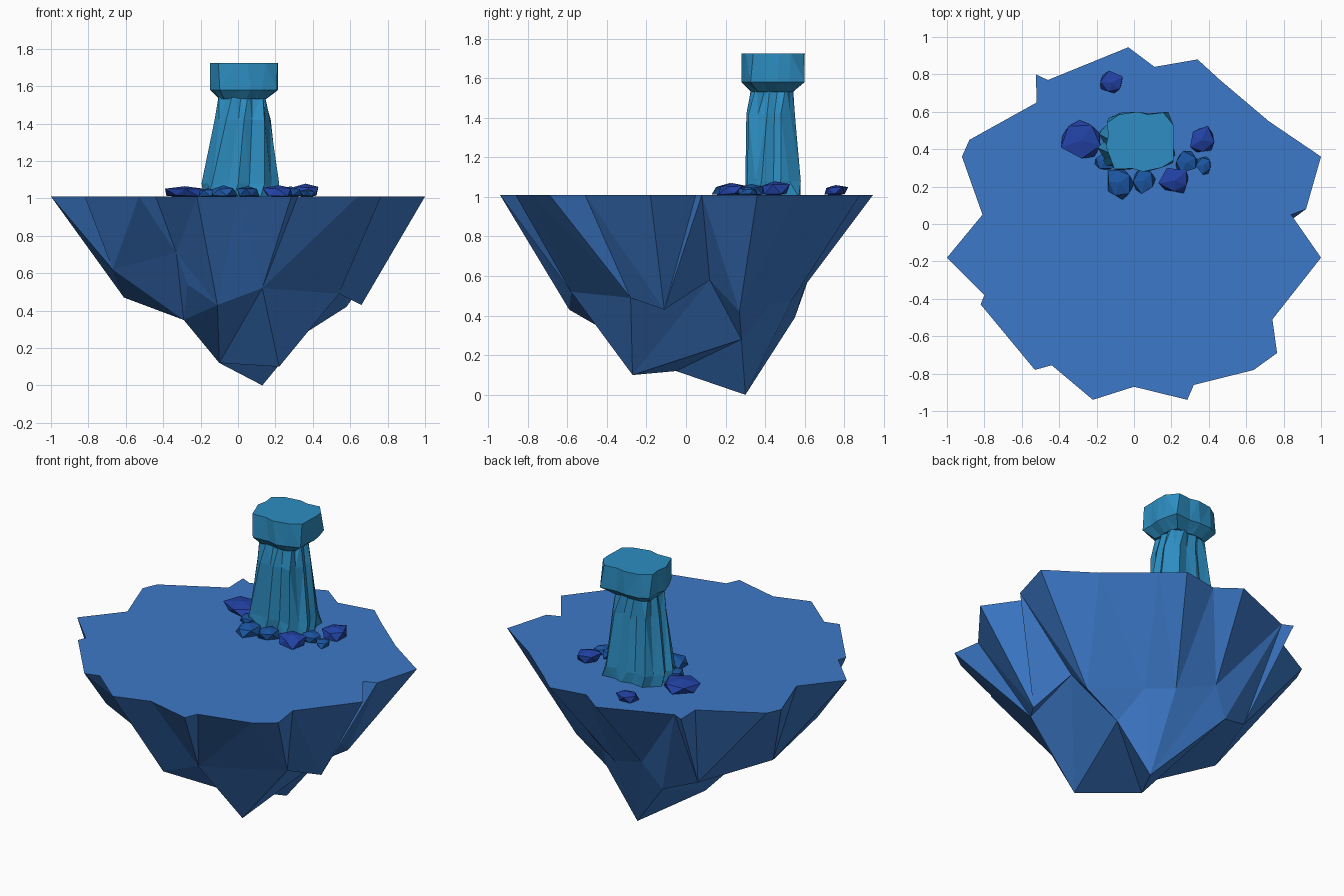
import bpy, bmesh, math, random
from mathutils import Vector
from mathutils.geometry import delaunay_2d_cdt

if "Cube" in bpy.data.objects:
    bpy.data.objects.remove(bpy.data.objects["Cube"])

random.seed(4)
TOP = 1.01


def material(name, rgb):
    m = bpy.data.materials.new(name)
    m.diffuse_color = (*rgb, 1)
    m.use_nodes = True
    m.node_tree.nodes["Principled BSDF"].inputs["Base Color"].default_value = m.diffuse_color
    return m


ISLAND = material("island_blue", (0.045, 0.19, 0.58))
TEAL = material("pillar_teal", (0.026, 0.27, 0.54))
ROYAL = material("rock_royal", (0.016, 0.055, 0.38))
BLUE = material("rock_blue", (0.011, 0.095, 0.37))


def finish(bm, name, mat):
    bmesh.ops.recalc_face_normals(bm, faces=bm.faces)
    me = bpy.data.meshes.new(name)
    bm.to_mesh(me)
    bm.free()
    me.materials.append(mat)
    ob = bpy.data.objects.new(name, me)
    bpy.context.collection.objects.link(ob)
    return ob


# Floating island: jagged flat top, faceted underside hanging from its rim
rim = [(-.03, .945), (.11, .84), (.34, .88), (.46, .77), (.72, .55), (1, .36), (.92, .08),
       (.84, .05), (1, -.18), (.74, -.51), (.765, -.69), (.64, -.78), (.32, -.86),
       (.285, -.94), (0, -.87), (-.22, -.94), (-.44, -.755), (-.53, -.78), (-.82, -.43),
       (-.80, -.38), (-1, -.18), (-.81, .05), (-.92, .36), (-.88, .45), (-.52, .65),
       (-.525, .80), (-.46, .77)]
under = [(.13, .30, 0), (.22, -.27, .10), (-.10, -.05, .12),
         (-.11, -.59, .43), (.13, -.58, .52), (-.27, -.50, .54), (-.33, -.55, .71),
         (-.67, -.36, .62), (-.61, 0, .47), (-.29, -.25, .35),
         (.54, -.28, .49), (.66, -.11, .43), (.57, .12, .58), (.58, .27, .42),
         (.36, .28, .28), (.28, .43, .46), (.13, .53, .47), (-.11, .60, .55),
         (-.22, .55, .39), (-.42, .48, .46)]
creases = [(2, 14), (4, 2), (9, 18)]  # valleys between the hanging points
n = len(rim)
pts = [Vector((x, y, TOP)) for x, y in rim] + [Vector(p) for p in under]
# the rim is spread on a circle while triangulating, so each rim edge gets a wall
flat = [p.xy.normalized() * 1.1 for p in pts[:n]] + [p.xy for p in pts[n:]]
edges = [(i, (i + 1) % n) for i in range(n)] + [(n + a, n + b) for a, b in creases]
_, _, tris, src, _, _ = delaunay_2d_cdt(flat, edges, [], 1, 1e-5)
bm = bmesh.new()
vs = [bm.verts.new(p) for p in pts]
for f in tris:
    bm.faces.new([vs[src[i][0]] for i in reversed(f)])
bm.faces.new(vs[n - 1::-1])
finish(bm, "island", ISLAND)


def fit(points, bounds):
    """Stretch points so x and y fill (x0, x1, y0, y1)."""
    out = [list(p) for p in points]
    for k in (0, 1):
        lo, hi = min(p[k] for p in points), max(p[k] for p in points)
        a, b = bounds[2 * k], bounds[2 * k + 1]
        for p in out:
            p[k] = a + (b - a) * (p[k] - lo) / (hi - lo)
    return out


def rock_loft(name, sections, sides, depth, twist, mat):
    jag = [depth * (i % 2) * random.uniform(.4, 1) for i in range(sides)]
    bm = bmesh.new()
    rings = []
    for k, (z, *bounds) in enumerate(sections):
        ring = []
        for i in range(sides):
            a = 2 * math.pi * (i + random.uniform(-.2, .2)) / sides + .15 + twist * k
            c, s = math.cos(a), math.sin(a)
            r = (c ** 6 + s ** 6) ** (-1 / 6) * (1 - jag[i] - random.uniform(0, .06))
            ring.append((r * c, r * s, z))
        rings.append([bm.verts.new(p) for p in fit(ring, bounds)])
    for a, b in zip(rings, rings[1:]):
        for i in range(sides):
            bm.faces.new((a[i], a[(i + 1) % sides], b[(i + 1) % sides], b[i]))
    bm.faces.new(rings[0])
    bm.faces.new(rings[-1])
    bmesh.ops.triangulate(bm, faces=[f for f in bm.faces if len(f.verts) == 4])
    return finish(bm, name, mat)


# Tapering fluted pillar and its overhanging cap
rock_loft("pillar", [(1.0, -.18, .22, .30, .58), (1.08, -.195, .22, .30, .58),
                     (1.42, -.125, .175, .305, .55), (1.57, -.10, .14, .33, .54)],
          20, .2, .14, TEAL)
rock_loft("pillar_cap", [(1.53, -.10, .15, .33, .54), (1.58, -.15, .215, .28, .60),
                         (1.725, -.15, .215, .28, .60)], 16, .1, 0, TEAL)

# Scattered rocks: x range, y range, height above ground
rocks = [(-.39, -.18, .35, .555, .055, ROYAL), (-.18, -.06, .70, .82, .05, ROYAL),
         (.30, .43, .385, .525, .07, ROYAL), (.13, .29, .165, .30, .06, ROYAL),
         (-.14, 0, .13, .29, .06, BLUE), (-.005, .115, .16, .30, .055, BLUE),
         (.225, .345, .275, .39, .055, BLUE), (.33, .41, .265, .36, .04, BLUE),
         (-.21, -.09, .29, .39, .045, BLUE)]
for k, (*bounds, h, mat) in enumerate(rocks):
    bm = bmesh.new()
    bmesh.ops.create_icosphere(bm, subdivisions=1, radius=1)
    turn = random.uniform(0, 6)
    c, s = math.cos(turn), math.sin(turn)
    pts = []
    for v in bm.verts:
        p = v.co * random.uniform(.75, 1.15)
        z = TOP + h * min(1, max(-.1, .4 + .75 * p.z))
        pts.append((p.x * c - p.y * s, p.x * s + p.y * c, z))
    for v, p in zip(bm.verts, fit(pts, bounds)):
        v.co = p
    finish(bm, f"rock_{k + 1}", mat)
